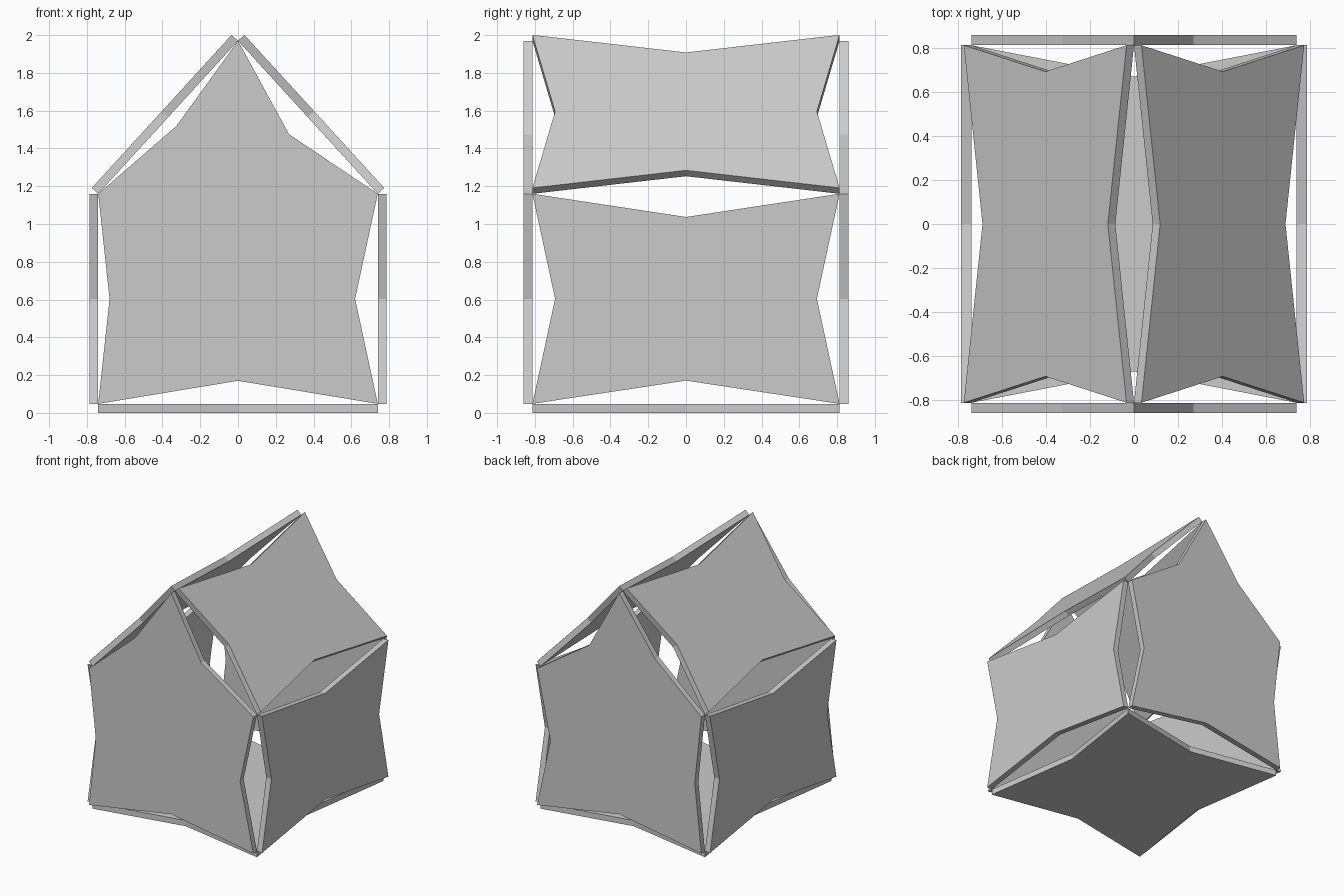
import bpy
from mathutils import Matrix, Vector

if "Cube" in bpy.data.objects:
    bpy.data.objects.remove(bpy.data.objects["Cube"])

W, D = 0.74, 0.813         # inner half width and half depth
T = 0.046                  # panel thickness
BASE, EAVE, PEAK = 0.048, 1.16, 1.97
N = 0.12                   # depth of the notch in each edge

grey = bpy.data.materials.new("plain grey")
grey.use_nodes = True
colour = (0.6, 0.6, 0.6, 1)
grey.diffuse_color = colour
grey.node_tree.nodes["Principled BSDF"].inputs["Base Color"].default_value = colour


def panel(name, outline, origin, u, v, outward):
    """Flat panel: 2D outline on axes u and v, thickened outward."""
    o, u, v, n = (Vector(a) for a in (origin, u, v, outward))
    inner = [o + u * a + v * b for a, b in outline]
    outer = [p + n * T for p in inner]
    k = len(inner)
    faces = [list(range(k)), list(range(2 * k - 1, k - 1, -1))]
    faces += [[i, i + k, (i + 1) % k + k, (i + 1) % k] for i in range(k)]
    if u.cross(v).dot(n) > 0:
        faces = [f[::-1] for f in faces]
    mesh = bpy.data.meshes.new(name)
    mesh.from_pydata(inner + outer, [], faces)
    mesh.materials.append(grey)
    ob = bpy.data.objects.new(name, mesh)
    bpy.context.collection.objects.link(ob)
    return ob


def notched(a, b, na, nb):
    """Rectangle of half sizes a, b whose edge midpoints are pushed inward."""
    return [(-a, -b), (0, nb - b), (a, -b), (a - na, 0),
            (a, b), (0, b - nb), (-a, b), (na - a, 0)]


# Gable ends: five-cornered panels, same outline front and back
gable = [(-W, BASE), (0, 0.17), (W, BASE), (0.62, 0.604), (W, EAVE),
         (0.27, 1.475), (0, PEAK), (-0.325, 1.52), (-W, EAVE), (-0.68, 0.604)]
for name, s in (("front_gable", -1), ("back_gable", 1)):
    panel(name, gable, (0, s * D, 0), (1, 0, 0), (0, 0, 1), (0, s, 0))

# Floor
panel("floor", notched(W, D, N, 0.143), (0, 0, T),
      (1, 0, 0), (0, 1, 0), (0, 0, -1))

# Side walls and roof slopes, one pair per side
wall = notched(D, (EAVE - BASE) / 2, N, N + 0.003)
slope = Vector((-W, 0, PEAK - EAVE))
roof = notched(D, slope.length / 2, N, 0.126)
for side, s in (("left", 1), ("right", -1)):
    panel(side + "_wall", wall, (s * W, 0, (EAVE + BASE) / 2),
          (0, 1, 0), (0, 0, 1), (s, 0, 0))
    up = Vector((s * slope.x, 0, slope.z)).normalized()
    panel(side + "_roof", roof, (s * W / 2, 0, (EAVE + PEAK) / 2),
          (0, 1, 0), up, (s * up.z, 0, abs(up.x)))
